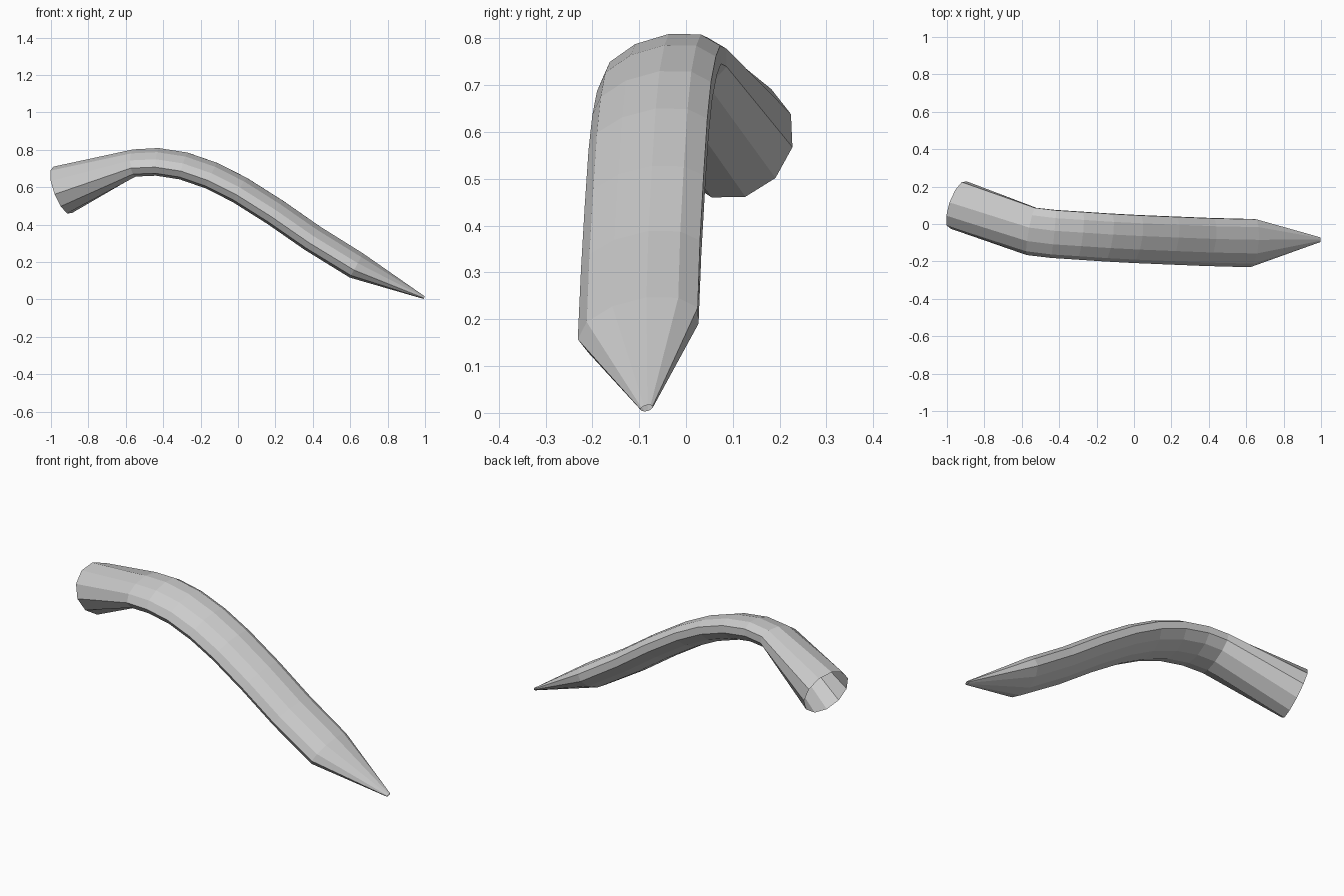
import bpy, bmesh, math
from mathutils import Vector, Matrix

if "Cube" in bpy.data.objects:
    bpy.data.objects.remove(bpy.data.objects["Cube"])

SIDES = 11
A, B = 0.135, 0.068          # half width and half thickness of the flattened tube
ROLL = math.radians(16)
PHASE = math.radians(-23)

# Centre line: x, y, z, half width, half thickness
path = [
    (-0.943, 0.103, 0.583, A, A),
    (-0.550, -0.037, 0.731, A, B),
    (-0.430, -0.051, 0.737, A, B),
    (-0.290, -0.060, 0.715, A, B),
    (-0.140, -0.070, 0.663, A, B),
    (0.010, -0.078, 0.587, A, B),
    (0.200, -0.086, 0.467, A, B),
    (0.400, -0.094, 0.328, A, B),
    (0.633, -0.100, 0.183, A, B),
    (0.995, -0.084, 0.010, 0.0135, 0.007),
]


def ring(bm, i):
    pts = [Vector(p[:3]) for p in path]
    before = (pts[i] - pts[i - 1]).normalized() if i > 0 else Vector()
    after = (pts[i + 1] - pts[i]).normalized() if i < len(pts) - 1 else Vector()
    t = (before + after).normalized()
    side = Vector((0, 0, 1)).cross(t).normalized()
    side = Matrix.Rotation(ROLL, 3, t) @ side
    up = t.cross(side)
    w, h = path[i][3:]
    verts = []
    for k in range(SIDES):
        a = PHASE + 2 * math.pi * k / SIDES
        verts.append(bm.verts.new(pts[i] + side * w * math.cos(a) + up * h * math.sin(a)))
    return verts


# Bent tube, open at the wide end and tapering to a point
bm = bmesh.new()
rings = [ring(bm, i) for i in range(len(path))]
for r0, r1 in zip(rings, rings[1:]):
    for k in range(SIDES):
        n = (k + 1) % SIDES
        bm.faces.new((r0[k], r0[n], r1[n], r1[k]))
bmesh.ops.recalc_face_normals(bm, faces=bm.faces)

mesh = bpy.data.meshes.new("bent_tube")
bm.to_mesh(mesh)
bm.free()
bpy.context.collection.objects.link(bpy.data.objects.new("bent_tube", mesh))
